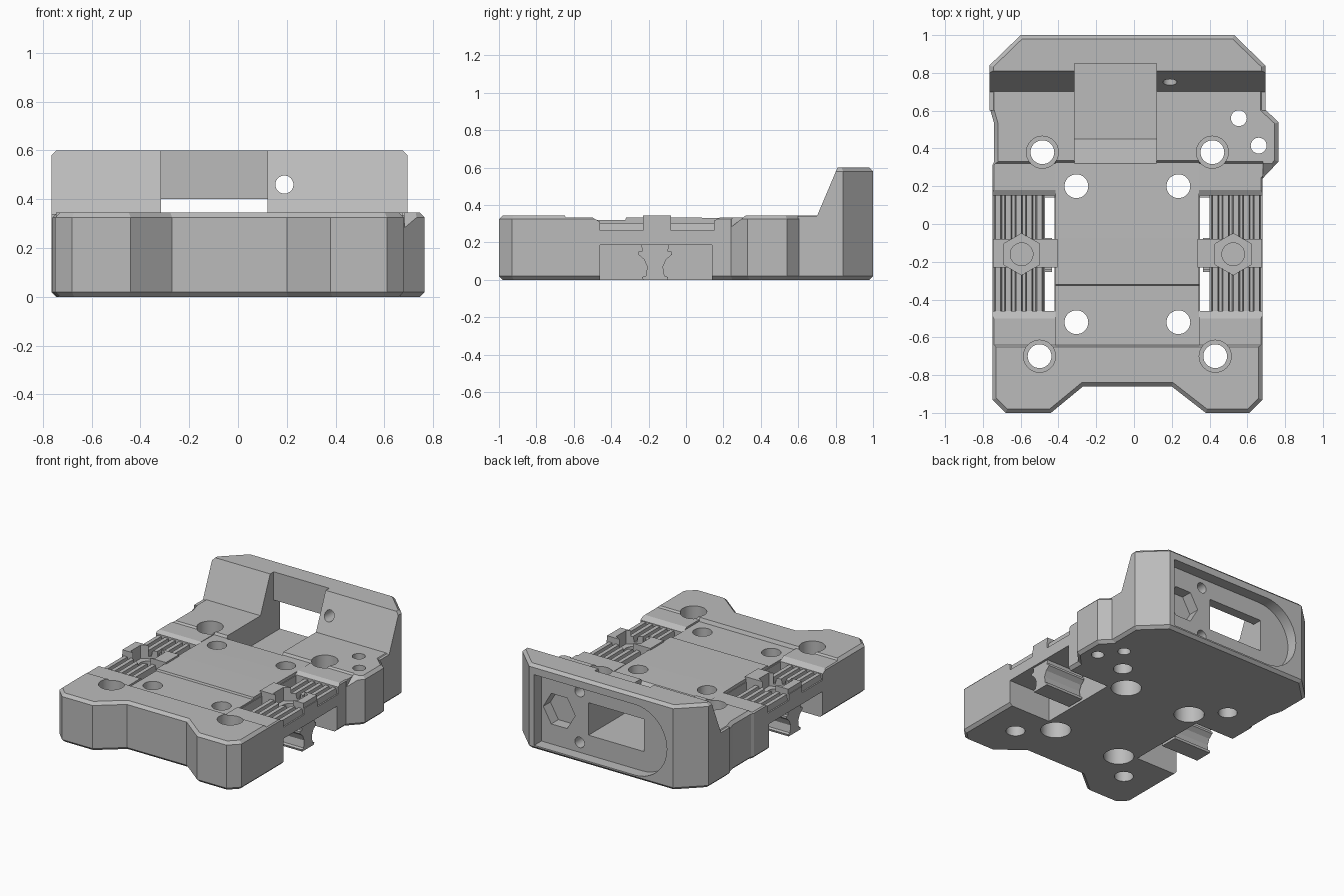
import bpy, bmesh, math
from mathutils import Vector

cube = bpy.data.objects.get("Cube")
if cube:
    bpy.data.objects.remove(cube, do_unlink=True)

grey = bpy.data.materials.new("light grey plastic")
grey.use_nodes = True
colour = (0.5, 0.5, 0.5, 1)
grey.diffuse_color = colour
grey.node_tree.nodes["Principled BSDF"].inputs["Base Color"].default_value = colour

MID = -0.035          # centre line of the carriage body
SIDES = (-1, 1)


def prism(name, points, lo, hi, axis="z", bevel=0.0):
    """Extrude a closed outline along one axis, optionally bevelling its end rims."""
    place = {"z": lambda a, b, c: (a, b, c),
             "x": lambda a, b, c: (c, a, b),
             "y": lambda a, b, c: (a, c, b)}[axis]
    bm = bmesh.new()
    ends = [[bm.verts.new(place(a, b, c)) for a, b in points] for c in (lo, hi)]
    caps = [bm.faces.new(ring) for ring in ends]
    for i in range(len(points)):
        j = (i + 1) % len(points)
        bm.faces.new((ends[0][i], ends[0][j], ends[1][j], ends[1][i]))
    bmesh.ops.recalc_face_normals(bm, faces=bm.faces)
    if bevel:
        rims = [e for f in caps for e in f.edges]
        bmesh.ops.bevel(bm, geom=rims, offset=bevel, segments=1,
                        profile=0.5, affect="EDGES")
    mesh = bpy.data.meshes.new(name)
    bm.to_mesh(mesh)
    bm.free()
    mesh.materials.append(grey)
    obj = bpy.data.objects.new(name, mesh)
    bpy.context.collection.objects.link(obj)
    return obj


def box(name, x, y, z):
    x = sorted(x)
    return prism(name, [(x[0], y[0]), (x[1], y[0]), (x[1], y[1]), (x[0], y[1])], *z)


def disc(a, b, r, n=32, turn=0.0):
    return [(a + r * math.cos(turn + math.tau * i / n),
             b + r * math.sin(turn + math.tau * i / n)) for i in range(n)]


def combine(target, tool, operation="DIFFERENCE"):
    """Apply a boolean to the target and discard the tool."""
    tool.hide_render = True
    mod = target.modifiers.new("shape", "BOOLEAN")
    mod.operation, mod.object, mod.solver = operation, tool, "EXACT"
    dg = bpy.context.evaluated_depsgraph_get()
    mesh = bpy.data.meshes.new_from_object(target.evaluated_get(dg))
    target.modifiers.clear()
    target.data = mesh
    bpy.data.objects.remove(tool, do_unlink=True)


def span(side, near, far):
    return (MID + side * near, MID + side * far)


# Main body with the waisted front and the side tab
body = prism("carriage_body", [
    (-0.75, -0.93), (-0.68, -1), (-0.44, -1), (-0.27, -0.86), (0.2, -0.86),
    (0.38, -1), (0.61, -1), (0.68, -0.93), (0.68, 0.24), (0.765, 0.33),
    (0.765, 0.54), (0.69, 0.61), (0.69, 0.78), (-0.76, 0.78), (-0.76, 0.6),
    (-0.74, 0.53), (-0.74, 0.33), (-0.75, 0.31)], 0, 0.345, bevel=0.02)

# Upright back wall with a sloping front
wall = prism("back_wall", [
    (-0.765, 0.6), (0.695, 0.6), (0.695, 0.84), (0.53, 1), (-0.6, 1),
    (-0.765, 0.84)], 0, 0.6, bevel=0.02)
combine(wall, prism("slope_cutter", [
    (0.4, 0.34), (0.7, 0.34), (0.81, 0.6), (0.81, 0.7), (0.4, 0.7)], -1, 1, "x"))
combine(body, wall, "UNION")

# Sloped front edge of the side tab
combine(body, prism("tab_cutter", [
    (0.2, 0.285), (0.245, 0.285), (0.32, 0.345), (0.32, 0.4), (0.2, 0.4)],
    0.682, 0.9, "x"))

# Shallow stepped bed across the middle
combine(body, prism("bed_cutter", [
    (-0.65, 0.4), (-0.65, 0.345), (-0.64, 0.32), (-0.325, 0.32), (-0.32, 0.333),
    (0.02, 0.333), (0.325, 0.328), (0.335, 0.345), (0.335, 0.4)],
    MID - 0.38, MID + 0.38, "x"))

for s in SIDES:
    # Chamfered corner pads
    combine(body, prism("pad_cutter", [
        (-0.65, 0.4), (-0.65, 0.345), (-0.64, 0.333), (-0.5, 0.333), (-0.46, 0.31),
        (0.14, 0.31), (0.18, 0.333), (0.32, 0.333), (0.33, 0.345), (0.33, 0.4)],
        *sorted(span(s, 0.38, 0.9 if s < 0 else 0.717)), "x"))
    # Undercut at the side, leaving room for the clip
    combine(body, box("side_notch", span(s, 0.38, 0.9), (-0.46, 0.14), (-0.1, 0.185)))
    # Belt beds and the narrow slits beside them
    for y in ((-0.46, -0.23), (-0.08, 0.15)):
        combine(body, box("belt_bed", span(s, 0.435, 0.9), y, (0.265, 0.5)))
        combine(body, box("slit", span(s, 0.385, 0.436), y, (0.1, 0.5)))

# Holes: corner screws with counterbores, and bed screws sunk from below
for s in SIDES:
    for dx, y in ((0.45, 0.38), (0.465, -0.7)):
        x = MID + s * dx
        combine(body, prism("corner_hole", disc(x, y, 0.063), -0.1, 0.5))
        combine(body, prism("corner_bore", disc(x, y, 0.085), 0.22, 0.5))
    for y in (0.2, -0.52):
        x = MID + s * 0.27
        combine(body, prism("bed_hole", disc(x, y, 0.063), -0.1, 0.5))
        combine(body, prism("bed_bore", disc(x, y, 0.1), -0.1, 0.14))
for x, y in ((0.555, 0.56), (0.66, 0.415)):
    combine(body, prism("tab_hole", disc(x, y, 0.042), -0.1, 0.5))

# Channel running from the bed into the wall, and the window through it
combine(body, prism("channel", [
    (0.32, 0.33), (0.45, 0.17), (0.85, 0.17), (0.85, 0.8), (0.32, 0.8)],
    -0.315, 0.12, "x"))
combine(body, box("window", (-0.315, 0.12), (0.8, 1.1), (0.17, 0.4)))

# Rear pocket with one rounded end
arc = [(-0.3 + 0.25 * math.cos(a), 0.28 + 0.25 * math.sin(a))
       for a in (math.pi * (0.5 + i / 20) for i in range(21))]
combine(body, prism("rear_pocket", [(0.49, 0.03), (0.49, 0.53)] + arc, 0.92, 1.1, "y"))
combine(body, prism("rear_hex", disc(0.35, 0.28, 0.125, 6), 0.84, 1.1, "y"))
for z in (0.46, 0.1):
    combine(body, prism("wall_hole", disc(0.19, z, 0.037), 0.6 if z > 0.3 else 0.8, 1.1, "y"))

for s in SIDES:
    x = MID + s * 0.56
    side = "right" if s < 0 else "left"
    # Ribs that grip the belt
    for y in ((-0.46, -0.23), (-0.08, 0.15)):
        for i in range(5):
            c = MID + s * (0.465 + i * 0.055)
            rib = prism("rib", [(c - 0.022, 0.255), (c + 0.022, 0.255),
                                (c + 0.014, 0.305), (c - 0.014, 0.305)],
                        y[0] - 0.003, y[1] + 0.003, "y")
            combine(body, rib, "UNION")
    # Raised cross bar with a hexagonal nut seat
    combine(body, box("cross_bar", span(s, 0.37, 0.71), (-0.23, -0.08), (0.25, 0.345)), "UNION")
    combine(body, prism("nut_seat", disc(x, -0.16, 0.11, 6, math.pi / 2), 0.25, 0.5))
    combine(body, prism("nut_hole", disc(x, -0.16, 0.06), 0.2, 0.4))
    # Waisted clip hanging under the bar
    half = [(0.065, 0.0), (0.07, 0.015), (0.05, 0.02), (0.042, 0.07), (0.06, 0.11),
            (0.09, 0.135), (0.09, 0.15), (0.07, 0.152), (0.07, 0.165), (0.075, 0.19)]
    outline = [(-0.165 + w, z) for w, z in half] + [(-0.165 - w, z) for w, z in reversed(half)]
    prism(side + "_belt_clip", outline, *sorted(span(s, 0.4, 0.7)), "x")

# Smooth round holes, keep the hard edges
bpy.ops.object.select_all(action="DESELECT")
body.select_set(True)
bpy.context.view_layer.objects.active = body
bpy.ops.object.shade_smooth_by_angle(angle=math.radians(20))
